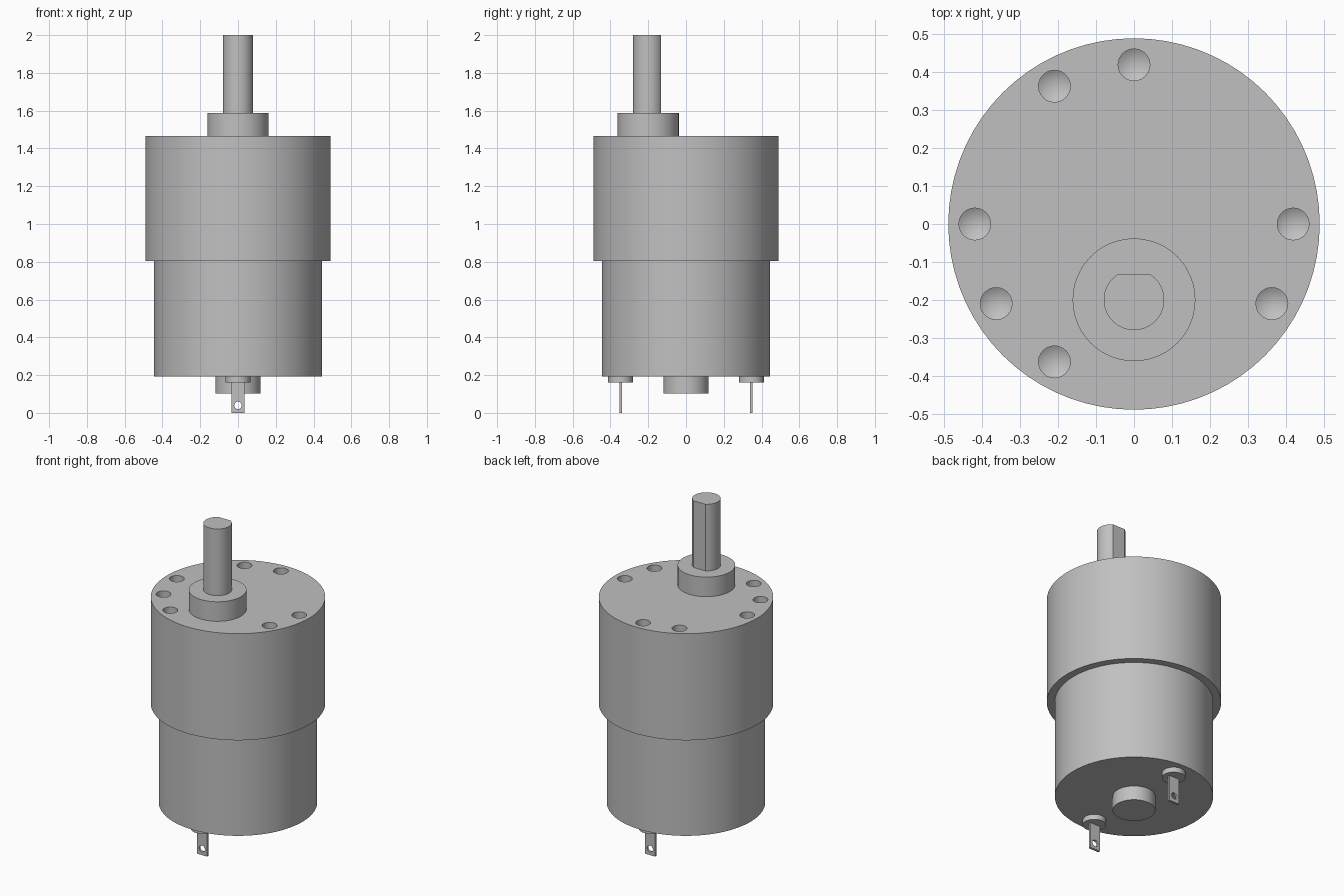
import bpy, bmesh, math
from mathutils import Matrix

if "Cube" in bpy.data.objects:
    bpy.data.objects.remove(bpy.data.objects["Cube"])

steel = bpy.data.materials.new("plain grey metal")
steel.diffuse_color = (0.53, 0.53, 0.53, 1)
steel.use_nodes = True
steel.node_tree.nodes["Principled BSDF"].inputs["Base Color"].default_value = steel.diffuse_color


def make(name, bm):
    bmesh.ops.recalc_face_normals(bm, faces=bm.faces)
    me = bpy.data.meshes.new(name)
    bm.to_mesh(me)
    bm.free()
    me.materials.append(steel)
    ob = bpy.data.objects.new(name, me)
    bpy.context.collection.objects.link(ob)
    return ob


def prism(name, outline, z0, z1):
    bm = bmesh.new()
    face = bm.faces.new([bm.verts.new((x, y, z0)) for x, y in outline])
    top = bmesh.ops.extrude_face_region(bm, geom=[face], use_keep_orig=True)["geom"]
    bmesh.ops.translate(bm, vec=(0, 0, z1 - z0),
                        verts=[v for v in top if isinstance(v, bmesh.types.BMVert)])
    return make(name, bm)


def arc(r, a0, a1, n, x=0, y=0):
    return [(x + r * math.cos(math.radians(a0 + (a1 - a0) * i / n)),
             y + r * math.sin(math.radians(a0 + (a1 - a0) * i / n))) for i in range(n + 1)]


def cylinder(name, r, z0, z1, n=32, x=0, y=0):
    return prism(name, arc(r, 0, 360, n, x, y)[:-1], z0, z1)


def cut(ob, cutter):
    mod = ob.modifiers.new("cut", "BOOLEAN")
    mod.operation, mod.solver, mod.object = "DIFFERENCE", "EXACT", cutter
    bpy.context.view_layer.objects.active = ob
    bpy.ops.object.modifier_apply(modifier=mod.name)
    bpy.data.objects.remove(cutter)


# Motor body
gearbox = cylinder("gearbox_housing", 0.49, 0.805, 1.466, 36 * 2)
cylinder("motor_can", 0.445, 0.192, 0.805, 36 * 2)
cylinder("rear_bearing_boss", 0.12, 0.103, 0.192)
cylinder("shaft_collar", 0.162, 1.466, 1.587, 48, 0, -0.2)

# Output shaft with a flat on its rear side
flat = math.degrees(math.asin(0.068 / 0.08))
prism("output_shaft", arc(0.08, 180 - flat, 360 + flat, 28, 0, -0.2), 1.587, 2.0)

# Drilled mounting holes with conical bottoms
bm = bmesh.new()
for deg in (0, 90, 120, 180, 210, 240, 330):
    a = math.radians(deg)
    spot = Matrix.Translation((0.42 * math.cos(a), 0.42 * math.sin(a), 0))
    rings = [[bm.verts.new(spot @ Matrix.Translation((x, y, z)).to_translation())
              for x, y in arc(0.042, 0, 360, 24)[:-1]] for z in (1.345, 1.5)]
    tip = bm.verts.new(spot @ Matrix.Translation((0, 0, 1.32)).to_translation())
    bm.faces.new(rings[1])
    for i in range(24):
        j = (i + 1) % 24
        bm.faces.new((rings[0][i], rings[0][j], rings[1][j], rings[1][i]))
        bm.faces.new((tip, rings[0][j], rings[0][i]))
cut(gearbox, make("drill", bm))

# Terminals: round insulator and pierced solder tab on each side
for side, y in (("front", -0.346), ("back", 0.346)):
    cylinder(side + "_terminal_base", 0.066, 0.16, 0.192, 32, 0, y)
    tab = prism(side + "_terminal_tab",
                [(-0.035, y - 0.007), (0.035, y - 0.007), (0.035, y + 0.007), (-0.035, y + 0.007)],
                0, 0.16)
    punch = cylinder("punch", 0.02, -0.05, 0.05, 20)
    punch.data.transform(Matrix.Translation((0, y, 0.04)) @ Matrix.Rotation(math.pi / 2, 4, "X"))
    cut(tab, punch)

# Smooth round sides, sharp rims
bpy.ops.object.select_all(action="SELECT")
bpy.ops.object.shade_smooth_by_angle(angle=math.radians(30))
